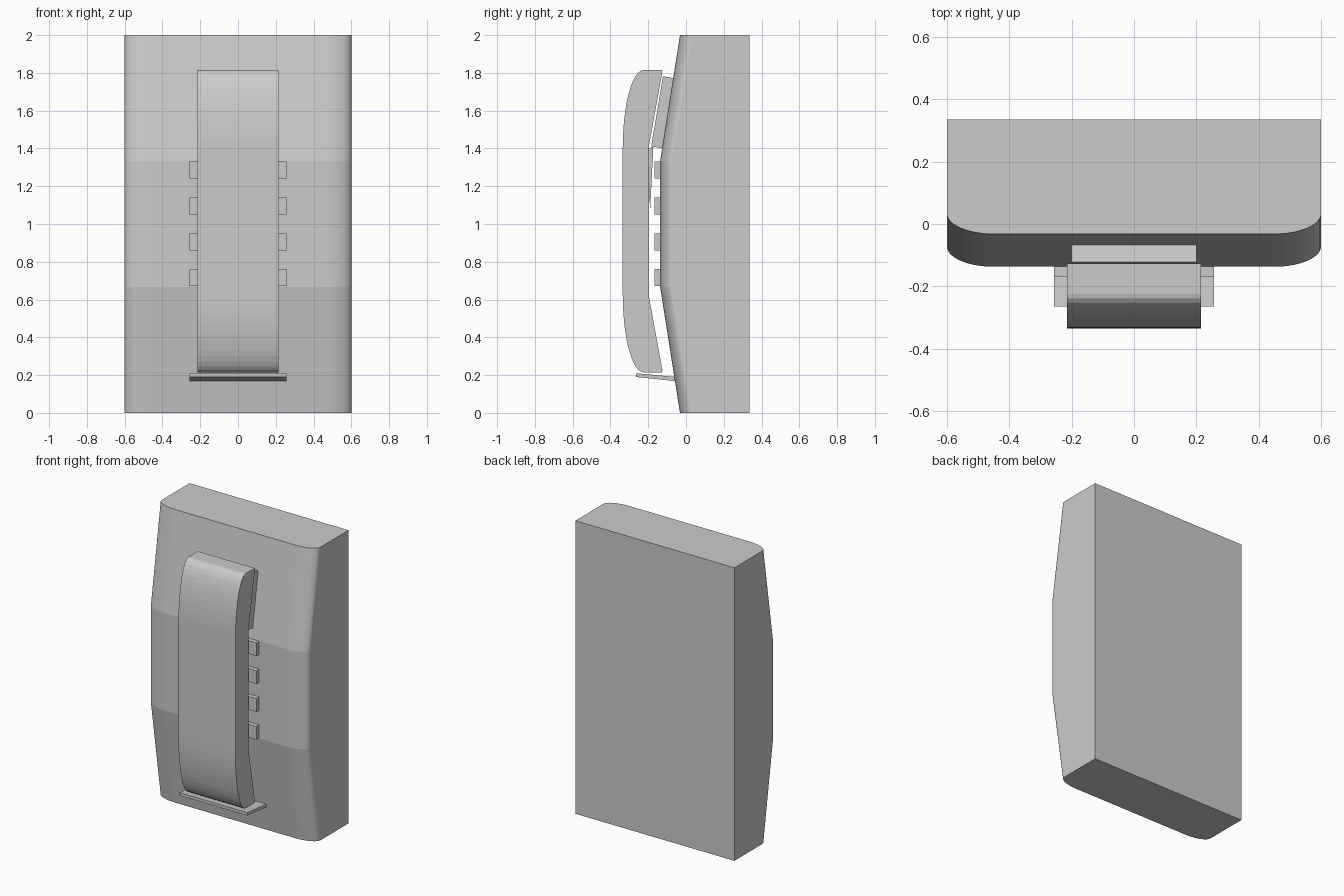
import bpy, bmesh, math

if "Cube" in bpy.data.objects:
    bpy.data.objects.remove(bpy.data.objects["Cube"])

grey = bpy.data.materials.new("light grey plastic")
grey.diffuse_color = (0.6, 0.6, 0.6, 1)
grey.use_nodes = True
grey.node_tree.nodes["Principled BSDF"].inputs["Base Color"].default_value = grey.diffuse_color


def finish(name, bm):
    bmesh.ops.recalc_face_normals(bm, faces=bm.faces)
    me = bpy.data.meshes.new(name)
    bm.to_mesh(me)
    bm.free()
    me.materials.append(grey)
    ob = bpy.data.objects.new(name, me)
    bpy.context.collection.objects.link(ob)
    return ob


def loft(name, rings):
    """Skin a list of closed rings and cap both ends."""
    bm = bmesh.new()
    vs = [[bm.verts.new(p) for p in r] for r in rings]
    n = len(vs[0])
    for a, b in zip(vs, vs[1:]):
        for i in range(n):
            j = (i + 1) % n
            bm.faces.new((a[i], a[j], b[j], b[i]))
    bm.faces.new(vs[0])
    bm.faces.new(vs[-1])
    return finish(name, bm)


def side_prism(name, profile, half, cx=0.0):
    """Extrude a (y, z) side profile across x."""
    return loft(name, [[(cx + s * half, y, z) for y, z in profile] for s in (-1, 1)])


# body: rounded front corners, front pushed out across the middle third
def body_ring(z, front):
    rx, ry, n = 0.15, 0.065, 14
    arc = [(0.45 + rx * math.cos(t), front + ry - ry * math.sin(t))
           for t in (math.pi / 2 * i / n for i in range(n + 1))]
    right = [(0.6, 0.335)] + arc
    left = [(-x, y) for x, y in reversed(right)]
    return [(x, y, z) for x, y in right + left]


loft("phone_body", [body_ring(z, f) for z, f in
                    ((0, -0.032), (0.667, -0.137), (1.333, -0.137), (2, -0.032))])

# handset: curved outer back, hollowed inner side
n = 12
upper = [(-0.225 - 0.11 * math.sin(t), 1.40 + 0.415 * math.cos(t))
         for t in (math.pi / 2 * i / n for i in range(n + 1))]
lower = [(y, 2.03 - z) for y, z in reversed(upper)]
inner = [(-0.127, 0.215), (-0.125, 0.225), (-0.195, 0.61),
         (-0.195, 1.42), (-0.125, 1.805), (-0.127, 1.815)]
side_prism("handset", upper + lower + inner, 0.215)

# cradle pad behind the earpiece, and the hook tapering down from it
side_prism("cradle_pad", [(-0.122, 1.782), (-0.068, 1.772),
                          (-0.127, 1.40), (-0.184, 1.412)], 0.2)
side_prism("cradle_hook", [(-0.196, 1.40), (-0.173, 1.41), (-0.191, 1.05)], 0.2)

# lower ledge supporting the handset
side_prism("handset_ledge", [(-0.265, 0.21), (-0.265, 0.19),
                             (-0.05, 0.168), (-0.05, 0.19)], 0.256)

# keypad: three columns by four rows
for row in range(4):
    z = 0.716 + row * 0.19
    for cx in (-0.191, 0, 0.191):
        side_prism("keypad_button", [(-0.168, z - 0.045), (-0.13, z - 0.045),
                                     (-0.13, z + 0.045), (-0.168, z + 0.045)], 0.065, cx)
